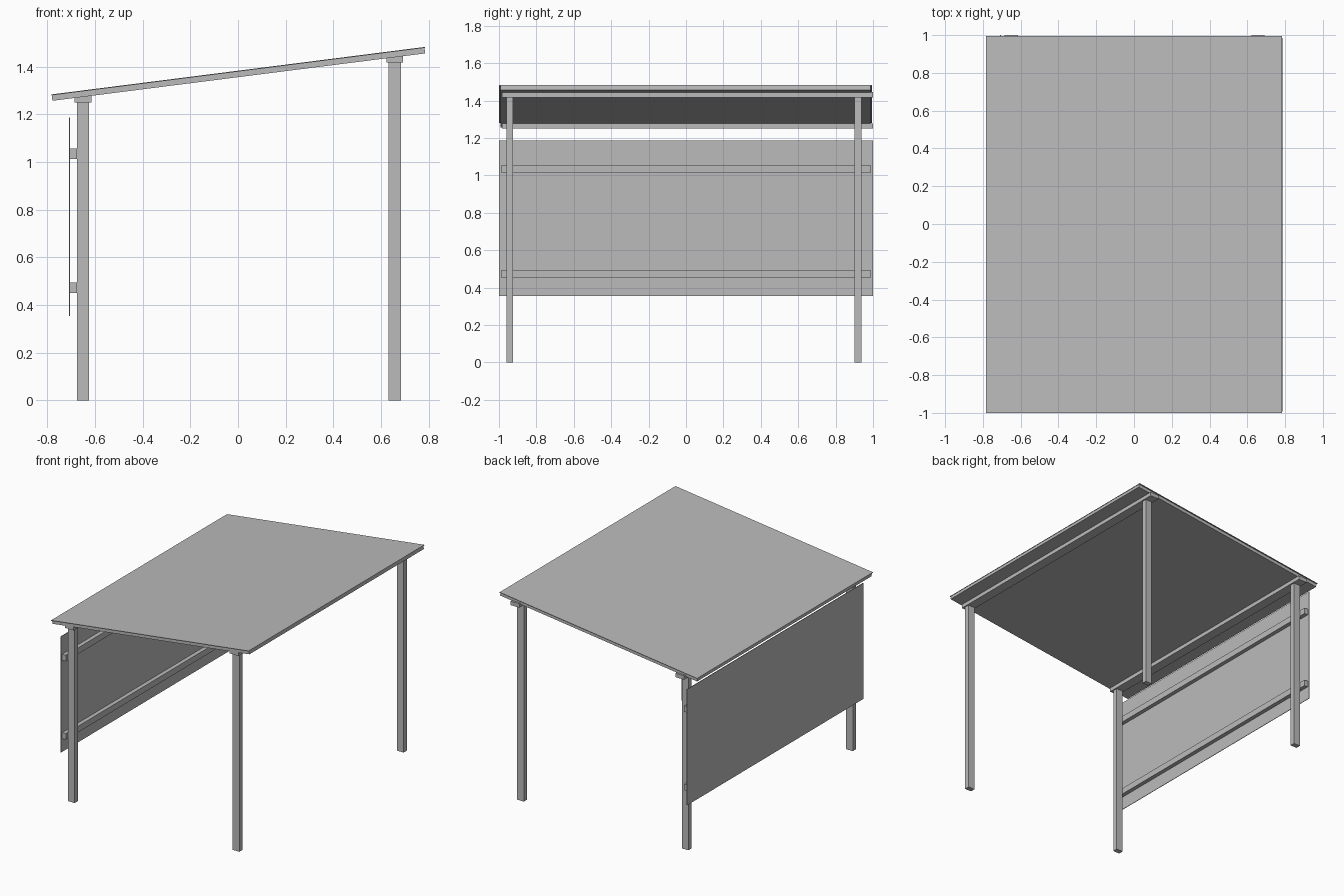
import bpy
import math
from mathutils import Matrix, Vector

cube = bpy.data.objects.get("Cube")
if cube:
    bpy.data.objects.remove(cube, do_unlink=True)

grey = bpy.data.materials.new("plain grey")
grey.use_nodes = True
colour = (0.5, 0.5, 0.5, 1)
grey.diffuse_color = colour
grey.node_tree.nodes["Principled BSDF"].inputs["Base Color"].default_value = colour


def box(name, xs, ys, zs, transform=Matrix()):
    """Flat-faced box between the given limits."""
    bpy.ops.mesh.primitive_cube_add(size=1)
    ob = bpy.context.object
    ob.name = name
    ob.data.materials.append(grey)
    limits = (xs, ys, zs)
    size = Vector([b - a for a, b in limits])
    centre = Vector([(a + b) / 2 for a, b in limits])
    ob.data.transform(transform @ Matrix.Translation(centre) @ Matrix.Diagonal(size).to_4x4())
    return ob


# Posts and the beams that rest on them, low side then high side
for side, x, top in (("right", -0.65, 1.25), ("left", 0.657, 1.417)):
    for end, y in (("front", -0.943), ("back", 0.92)):
        box(f"{end}_{side}_post", (x - 0.026, x + 0.026),
            (y - 0.018, y + 0.018), (0, top))
    box(f"{side}_beam", (x - 0.035, x + 0.035), (-0.985, 1.0), (top, top + 0.028))

# Sloping roof: board with a thin covering sheet
slope = math.atan2(0.199, 1.565)
tilt = Matrix.Translation((0, 0, 1.383)) @ Matrix.Rotation(-slope, 4, "Y")
box("roof_board", (-0.788, 0.788), (-0.992, 0.986), (-0.027, -0.004), tilt)
box("roof_sheet", (-0.79, 0.79), (-1.0, 0.994), (-0.004, 0), tilt)

# Side panel hung on two rails outside the low posts
box("side_panel", (-0.709, -0.705), (-1, 1), (0.355, 1.187))
for name, z in (("lower_rail", 0.472), ("upper_rail", 1.034)):
    box(name, (-0.705, -0.676), (-0.986, 0.986), (z - 0.022, z + 0.022))
